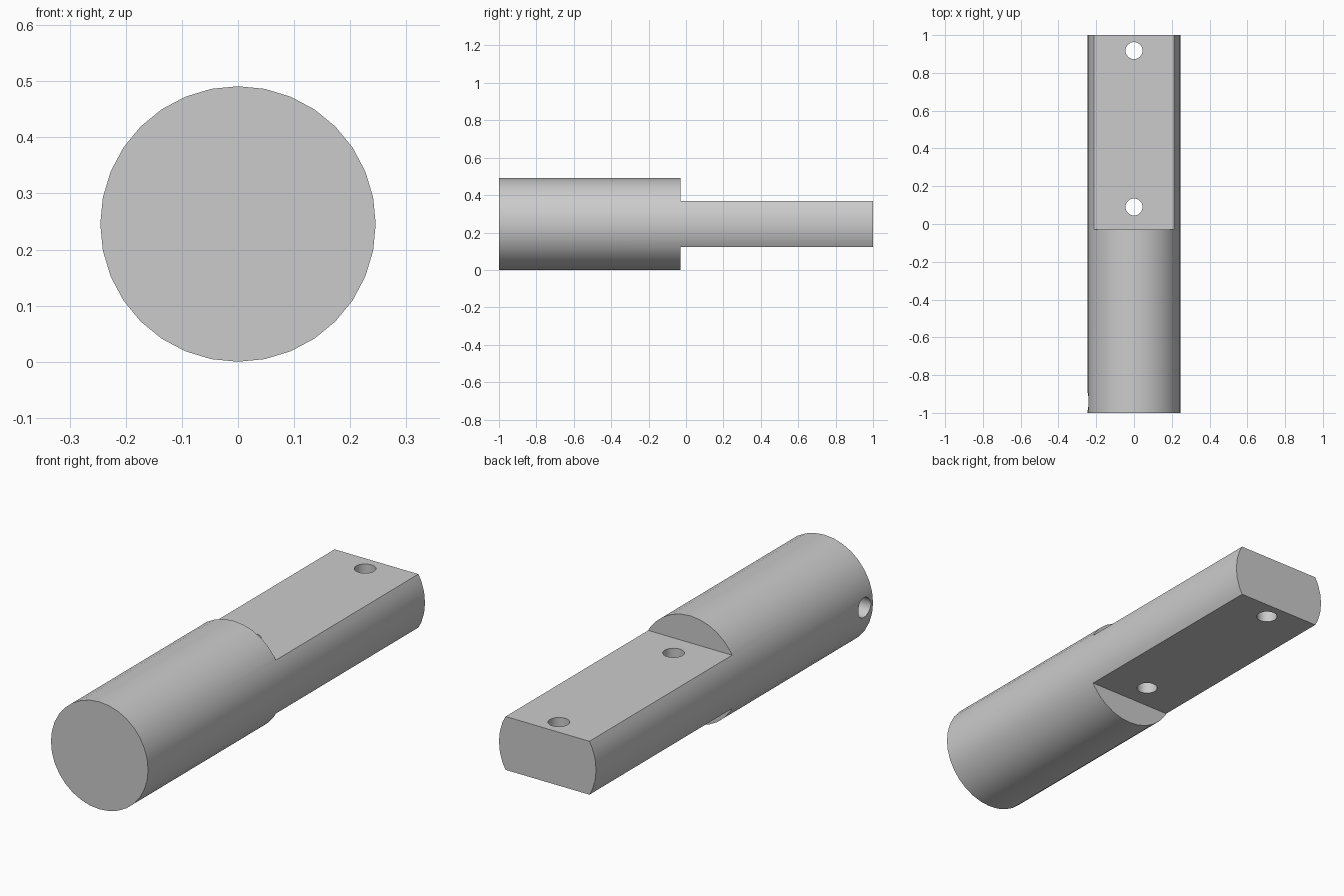
import bpy
from math import pi, radians

RADIUS = 0.2455
HALF_FLAT = 0.122     # half thickness of the flattened tongue
STEP_Y = -0.03        # where the round body ends and the tongue starts
HOLE_RADIUS = 0.045

if "Cube" in bpy.data.objects:
    bpy.data.objects.remove(bpy.data.objects["Cube"])

grey = bpy.data.materials.new("plain grey")
grey.use_nodes = True
colour = (0.6, 0.6, 0.6, 1)
grey.diffuse_color = colour
grey.node_tree.nodes["Principled BSDF"].inputs["Base Color"].default_value = colour


def cylinder(name, radius, length, location, rotation, sides=32):
    bpy.ops.mesh.primitive_cylinder_add(vertices=sides, radius=radius, depth=length,
                                        location=location, rotation=rotation)
    obj = bpy.context.object
    obj.name = name
    obj.data.materials.append(grey)
    return obj


def box(name, size, location):
    bpy.ops.mesh.primitive_cube_add(size=1, location=location)
    obj = bpy.context.object
    obj.name = name
    obj.scale = size
    obj.data.materials.append(grey)
    return obj


# Round bar lying along y
bar = cylinder("pin_body", RADIUS, 2, (0, 0, RADIUS), (pi / 2, 0, 0))

# Cutters for the two flats of the tongue
cutters = []
for name, side in (("upper", 1), ("lower", -1)):
    cutters.append(box(name + "_flat_cutter", (1, 2, 0.4),
                       (0, STEP_Y + 1, RADIUS + side * (HALF_FLAT + 0.2))))

# Cutters for the two through holes in the tongue
for name, y in (("inner", 0.09), ("outer", 0.918)):
    cutters.append(cylinder(name + "_hole_cutter", HOLE_RADIUS, 1, (0, y, RADIUS), (0, 0, 0)))

# Cutter for the blind cross hole near the front end, on the right side
cutters.append(cylinder("cross_hole_cutter", HOLE_RADIUS, 0.4,
                        (-RADIUS, -0.94, RADIUS), (0, pi / 2, 0)))

# Cut the bar, then remove the cutters
bpy.ops.object.select_all(action="DESELECT")
bpy.context.view_layer.objects.active = bar
bar.select_set(True)
for cutter in cutters:
    cutter.hide_render = True
    cut = bar.modifiers.new(cutter.name, "BOOLEAN")
    cut.operation = "DIFFERENCE"
    cut.solver = "EXACT"
    cut.object = cutter
    bpy.ops.object.modifier_apply(modifier=cut.name)
for cutter in cutters:
    bpy.data.objects.remove(cutter)

bpy.ops.object.shade_smooth_by_angle(angle=radians(30))
